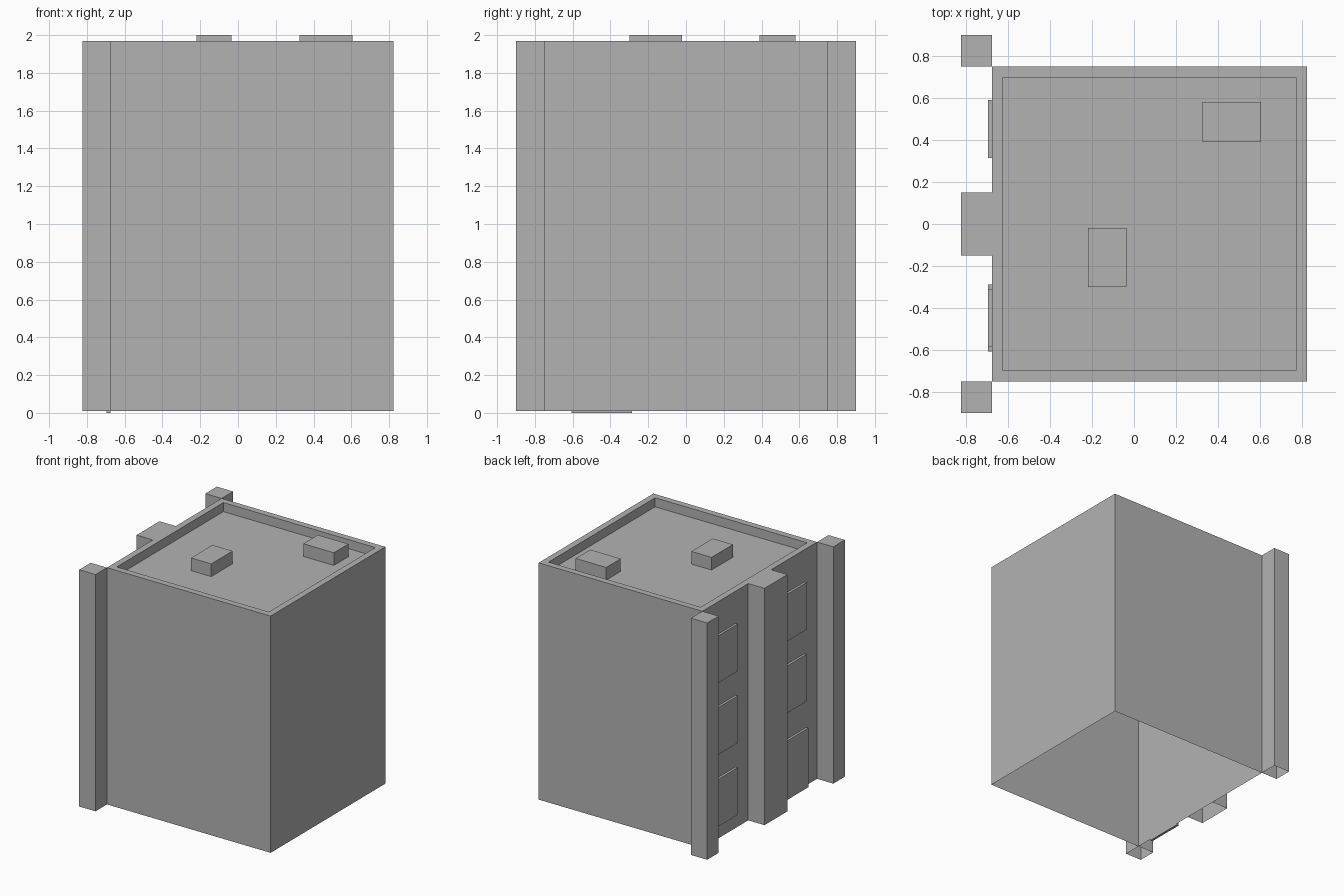
import bpy, bmesh
from mathutils import Vector, Matrix

cube = bpy.data.objects.get("Cube")
if cube:
    bpy.data.objects.remove(cube, do_unlink=True)

# Single plain colour
grey = bpy.data.materials.new("light_grey")
grey.use_nodes = True
colour = (0.45, 0.45, 0.45, 1)
grey.diffuse_color = colour
grey.node_tree.nodes["Principled BSDF"].inputs["Base Color"].default_value = colour


def box(name, low, high, open_bottom=False, recess=0):
    """Box between two corners, optionally bottomless or with a sunken top."""
    low, high = Vector(low), Vector(high)
    bm = bmesh.new()
    bmesh.ops.create_cube(bm, size=1, matrix=Matrix.Translation((low + high) / 2)
                          @ Matrix.Diagonal((*(high - low), 1)))
    bm.normal_update()
    if open_bottom:
        bottom = [f for f in bm.faces if f.normal.z < -0.9]
        bmesh.ops.delete(bm, geom=bottom, context='FACES')
    if recess:
        top = [f for f in bm.faces if f.normal.z > 0.9]
        bmesh.ops.inset_individual(bm, faces=top, thickness=recess)
        bmesh.ops.inset_individual(bm, faces=top, thickness=0, depth=-recess)
    mesh = bpy.data.meshes.new(name)
    bm.to_mesh(mesh)
    bm.free()
    mesh.materials.append(grey)
    obj = bpy.data.objects.new(name, mesh)
    bpy.context.collection.objects.link(obj)
    return obj


BASE, TOP = 0.01, 1.97
WALL, FACE, OUT = -0.675, -0.695, -0.824

# Building shell with a parapet around the sunken roof
box("building_body", (WALL, -0.75, BASE), (0.824, 0.75, TOP), True, 0.075)

# Full-height pillars on the entrance side
for name, y0, y1 in (("right_pillar", -0.9, -0.75), ("middle_pillar", -0.15, 0.15),
                     ("left_pillar", 0.75, 0.9)):
    box(name, (OUT, y0, BASE), (WALL, y1, TOP), True)

# Raised window panels, with the door in place of the lowest one in one column
for column, y in (("left", 0.315), ("right", -0.585)):
    for floor in range(3):
        if column == "right" and floor == 0:
            continue
        z = 0.125 + 0.594 * floor
        box(f"{column}_window_{floor + 1}", (FACE, y, z), (WALL, y + 0.275, z + 0.39))
box("door", (FACE, -0.607, 0), (WALL, -0.287, 0.49))

# Roof units
ROOF = TOP - 0.075
box("roof_unit_front", (-0.22, -0.3, ROOF), (-0.035, -0.02, 2))
box("roof_unit_back", (0.325, 0.39, ROOF), (0.605, 0.58, 2))
